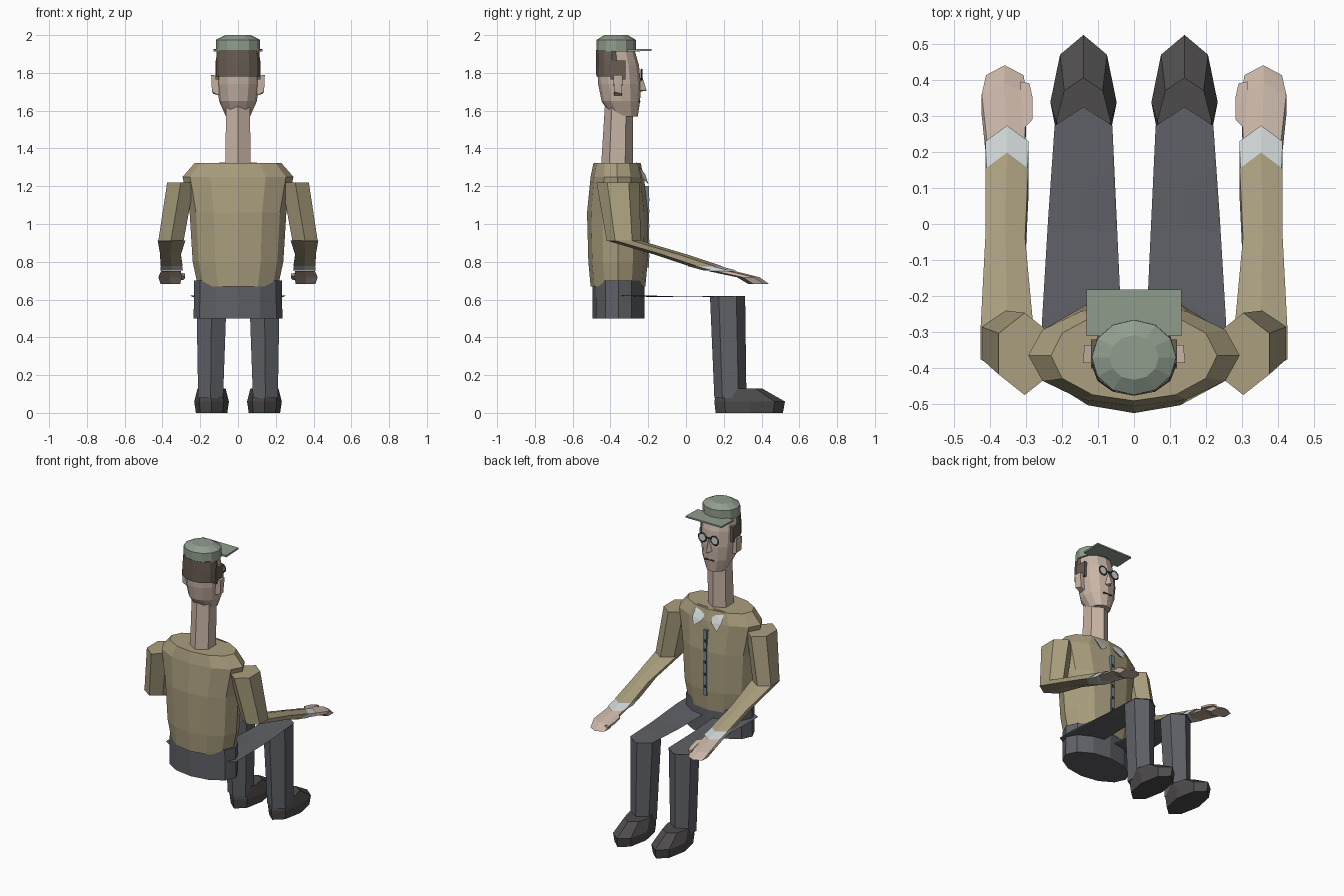
import bpy, bmesh
from math import pi, cos, sin
from mathutils import Matrix

if "Cube" in bpy.data.objects:
    bpy.data.objects.remove(bpy.data.objects["Cube"])


def material(name, r, g, b):
    m = bpy.data.materials.new(name)
    m.diffuse_color = (r, g, b, 1)
    m.use_nodes = True
    m.node_tree.nodes["Principled BSDF"].inputs["Base Color"].default_value = m.diffuse_color
    return m


SKIN = material("skin", .58, .46, .38)
COAT = material("coat", .40, .345, .21)
TROUSER = material("trouser", .115, .12, .135)
SHOE = material("shoe", .075, .07, .07)
CAP = material("cap_cloth", .28, .34, .27)
HAIR = material("hair", .14, .11, .085)
LINEN = material("linen", .62, .66, .66)
BLUE = material("trim", .17, .23, .28)
DARK = material("dark", .05, .05, .05)


def finish(name, bm, mat):
    bmesh.ops.recalc_face_normals(bm, faces=bm.faces)
    me = bpy.data.meshes.new(name)
    bm.to_mesh(me)
    bm.free()
    me.materials.append(mat)
    ob = bpy.data.objects.new(name, me)
    bpy.context.collection.objects.link(ob)
    return ob


def loft(name, n, rings, mat):
    """Join horizontal n-sided rings (x, y, z, half width, half depth); a corner points to +y."""
    bm = bmesh.new()
    wide = max(abs(cos(pi / 2 + 2 * pi * k / n)) for k in range(n))
    loops = []
    for x, y, z, rx, ry in rings:
        angles = [pi / 2 + 2 * pi * k / n for k in range(n)]
        loops.append([bm.verts.new((x + rx / wide * cos(a), y + ry * sin(a), z)) for a in angles])
    for a, b in zip(loops, loops[1:]):
        for k in range(n):
            j = (k + 1) % n
            bm.faces.new((a[k], a[j], b[j], b[k]))
    bm.faces.new(loops[0])
    bm.faces.new(loops[-1])
    return finish(name, bm, mat)


def box(name, lo, hi, mat):
    bm = bmesh.new()
    size = [h - l for l, h in zip(lo, hi)]
    mid = [(h + l) / 2 for l, h in zip(lo, hi)]
    bmesh.ops.create_cube(bm, size=1, matrix=Matrix.Translation(mid) @ Matrix.Diagonal((*size, 1)))
    return finish(name, bm, mat)


def hull(name, points, mat):
    bm = bmesh.new()
    bmesh.ops.convex_hull(bm, input=[bm.verts.new(p) for p in points])
    return finish(name, bm, mat)


def mirrored(ob):
    mod = ob.modifiers.new("mirror", 'MIRROR')
    mod.use_axis = (True, False, False)
    return ob


# legs: flat sheared thighs, shins and pointed shoes
mirrored(loft("shoe", 8, [(.14, .335, 0, .083, .178), (.14, .337, .06, .092, .187),
                          (.14, .285, .128, .075, .12)], SHOE))
mirrored(loft("shin", 6, [(.145, .235, .08, .066, .085), (.14, .22, .618, .08, .093)], TROUSER))
mirrored(loft("thigh", 6, [(.145, -.33, .622, .11, .12), (.143, -.04, .613, .095, .11),
                           (.14, .22, .618, .08, .105)], TROUSER))

# hips and jacket body
loft("hips", 12, [(0, -.357, .5, .235, .137), (0, -.357, .70, .232, .138)], TROUSER)
loft("jacket_body", 12, [(0, -.36, .67, .212, .145), (0, -.36, .8, .24, .157),
                         (0, -.362, 1.06, .256, .162), (0, -.364, 1.25, .293, .141),
                         (0, -.365, 1.322, .23, .125)], COAT)

# arms: upright upper sleeve, thin sheared forearm, cuff and hand
mirrored(loft("upper_sleeve", 6, [(.303, -.36, 1.22, .072, .114), (.355, -.33, .91, .067, .09)], COAT))
mirrored(loft("forearm_sleeve", 6, [(.352, -.33, .912, .073, .09), (.357, -.08, .838, .055, .087),
                                    (.352, .11, .775, .059, .088)], COAT))
mirrored(loft("cuff", 6, [(.352, .09, .778, .056, .085), (.352, .185, .753, .06, .088)], LINEN))
mirrored(loft("hand", 6, [(.355, .19, .75, .052, .07), (.36, .33, .718, .062, .06),
                          (.358, .385, .682, .052, .055)], SKIN))
mirrored(hull("thumb", [(.281, .29, .738), (.281, .29, .725), (.31, .26, .742), (.31, .26, .725),
                        (.29, .39, .715), (.29, .39, .703), (.315, .395, .715), (.315, .395, .703),
                        (.281, .35, .725), (.281, .35, .712)], SKIN))

# neck and head
loft("neck", 6, [(0, -.365, 1.3, .066, .085), (0, -.355, 1.62, .064, .075)], SKIN)
loft("head", 12, [(0, -.325, 1.57, .064, .07), (0, -.345, 1.65, .1, .102),
                  (0, -.352, 1.74, .112, .113), (0, -.36, 1.84, .112, .111),
                  (0, -.37, 1.92, .105, .098)], SKIN)
loft("hair", 12, [(0, -.395, 1.78, .116, .08), (0, -.392, 1.86, .117, .084),
                  (0, -.39, 1.92, .112, .086)], HAIR)
mirrored(box("sideburn", (.095, -.4, 1.765), (.119, -.32, 1.865), HAIR))
mirrored(hull("ear", [(.1, -.385, 1.78), (.1, -.335, 1.78), (.1, -.38, 1.68), (.1, -.34, 1.68),
                      (.142, -.385, 1.79), (.137, -.335, 1.79), (.138, -.38, 1.70),
                      (.13, -.34, 1.69)], SKIN))
hull("nose", [(0, -.235, 1.79), (-.022, -.25, 1.71), (.022, -.25, 1.71), (0, -.208, 1.705),
              (0, -.26, 1.70)], SKIN)
box("mouth", (-.03, -.26, 1.645), (.03, -.242, 1.652), DARK)

# round glasses
for side, s in (("left", -1), ("right", 1)):
    bpy.ops.mesh.primitive_torus_add(major_segments=12, minor_segments=4, major_radius=.028,
                                     minor_radius=.005, location=(s * .045, -.235, 1.79),
                                     rotation=(pi / 2, 0, 0))
    rim = bpy.context.object
    rim.name = "glasses_rim_" + side
    rim.data.materials.append(DARK)
    bpy.ops.mesh.primitive_cylinder_add(vertices=12, radius=.026, depth=.003,
                                        location=(s * .045, -.235, 1.79), rotation=(pi / 2, 0, 0))
    lens = bpy.context.object
    lens.name = "glasses_lens_" + side
    lens.data.materials.append(LINEN)
box("glasses_bridge", (-.018, -.238, 1.792), (.018, -.232, 1.799), DARK)

# cap with flat brim
loft("cap", 12, [(0, -.37, 1.912, .118, .105), (0, -.37, 1.975, .117, .104),
                 (0, -.37, 2.0, .068, .062)], CAP)
hull("cap_brim", [(x, y, z) for x in (-.131, .131)
                  for y, z in ((-.31, 1.912), (-.31, 1.924), (-.182, 1.917), (-.182, 1.927))], CAP)

# collar points, front placket and buttons
mirrored(hull("collar", [(.02, -.26, 1.325), (.1, -.265, 1.325), (.035, -.215, 1.25),
                         (.085, -.198, 1.21), (.105, -.215, 1.26), (.06, -.25, 1.26)], LINEN))
box("placket", (-.011, -.225, .77), (.011, -.197, 1.2), BLUE)
for i, z in enumerate((.83, .91, .99, 1.07, 1.13)):
    box("button_%d" % (i + 1), (-.008, -.2, z - .008), (.008, -.192, z + .008), DARK)
